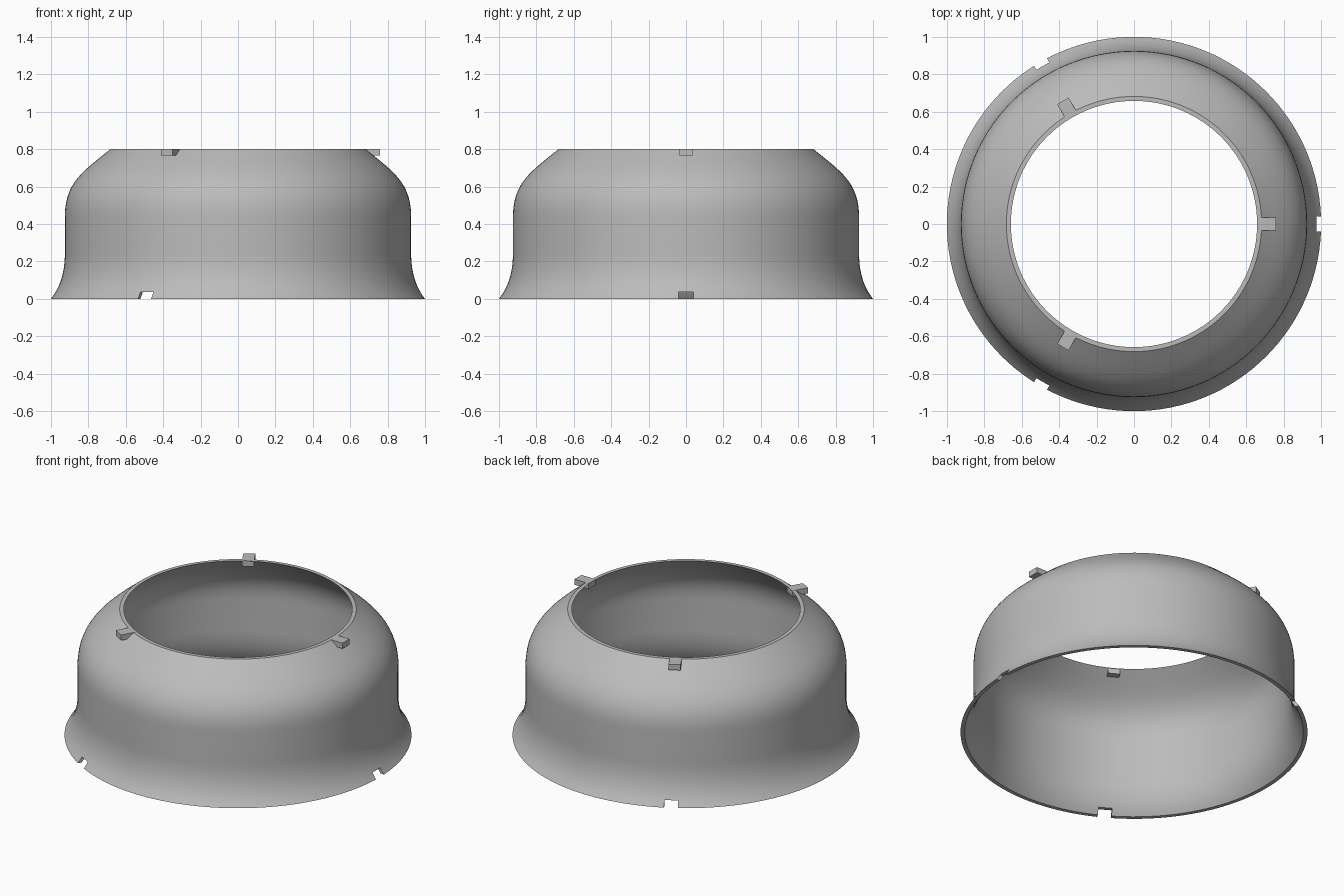
import bpy, bmesh, math
from mathutils import Matrix, Vector
from mathutils.geometry import interpolate_bezier

cube = bpy.data.objects.get("Cube")
if cube:
    bpy.data.objects.remove(cube, do_unlink=True)

grey = bpy.data.materials.new("plain grey")
grey.use_nodes = True
colour = (0.5, 0.5, 0.5, 1)
grey.diffuse_color = colour
grey.node_tree.nodes["Principled BSDF"].inputs["Base Color"].default_value = colour

SEGMENTS = 128
WALL = 0.024


def make_object(name, bm):
    bmesh.ops.recalc_face_normals(bm, faces=bm.faces)
    mesh = bpy.data.meshes.new(name)
    bm.to_mesh(mesh)
    bm.free()
    mesh.materials.append(grey)
    obj = bpy.data.objects.new(name, mesh)
    bpy.context.collection.objects.link(obj)
    return obj


def three_blocks(name, r0, r1, width, z0, z1):
    """Three radial blocks, evenly spaced around the ring."""
    bm = bmesh.new()
    for i in range(3):
        place = (Matrix.Rotation(i * math.tau / 3, 4, "Z")
                 @ Matrix.Translation(((r0 + r1) / 2, 0, (z0 + z1) / 2))
                 @ Matrix.Diagonal((r1 - r0, width, z1 - z0, 1)))
        bmesh.ops.create_cube(bm, size=1, matrix=place)
    return make_object(name, bm)


def curve(a, b, c, d, count):
    points = [Vector((r, 0, z)) for r, z in (a, b, c, d)]
    return interpolate_bezier(*points, count)


# Shell: flared foot, straight wall, rounded shoulder, spun around z
outer = curve((1, 0), (0.945, 0.07), (0.925, 0.15), (0.925, 0.25), 14)
outer += curve((0.925, 0.44), (0.925, 0.62), (0.83, 0.68), (0.682, 0.8), 20)
inner = [p - Vector((WALL, 0, 0)) for p in reversed(outer)]
bm = bmesh.new()
verts = [bm.verts.new(p) for p in outer + inner]
edges = [bm.edges.new((v, verts[i - 1])) for i, v in enumerate(verts)]
bmesh.ops.spin(bm, geom=verts + edges, cent=(0, 0, 0), axis=(0, 0, 1),
               angle=math.tau, steps=SEGMENTS, use_merge=True)
bmesh.ops.remove_doubles(bm, verts=bm.verts, dist=1e-5)
shell = make_object("shell", bm)

# Notches through the foot
cutter = three_blocks("notch_cutter", 0.9, 1.1, 0.08, -0.05, 0.037)
cutter.hide_render = True
cut = shell.modifiers.new("notches", "BOOLEAN")
cut.operation = "DIFFERENCE"
cut.solver = "EXACT"
cut.object = cutter
bpy.context.view_layer.objects.active = shell
shell.select_set(True)
bpy.ops.object.modifier_apply(modifier=cut.name)
bpy.data.objects.remove(cutter, do_unlink=True)
bpy.ops.object.shade_smooth_by_angle(angle=math.radians(30))

# Lugs around the top opening
three_blocks("top_lugs", 0.66, 0.76, 0.07, 0.765, 0.8005)
